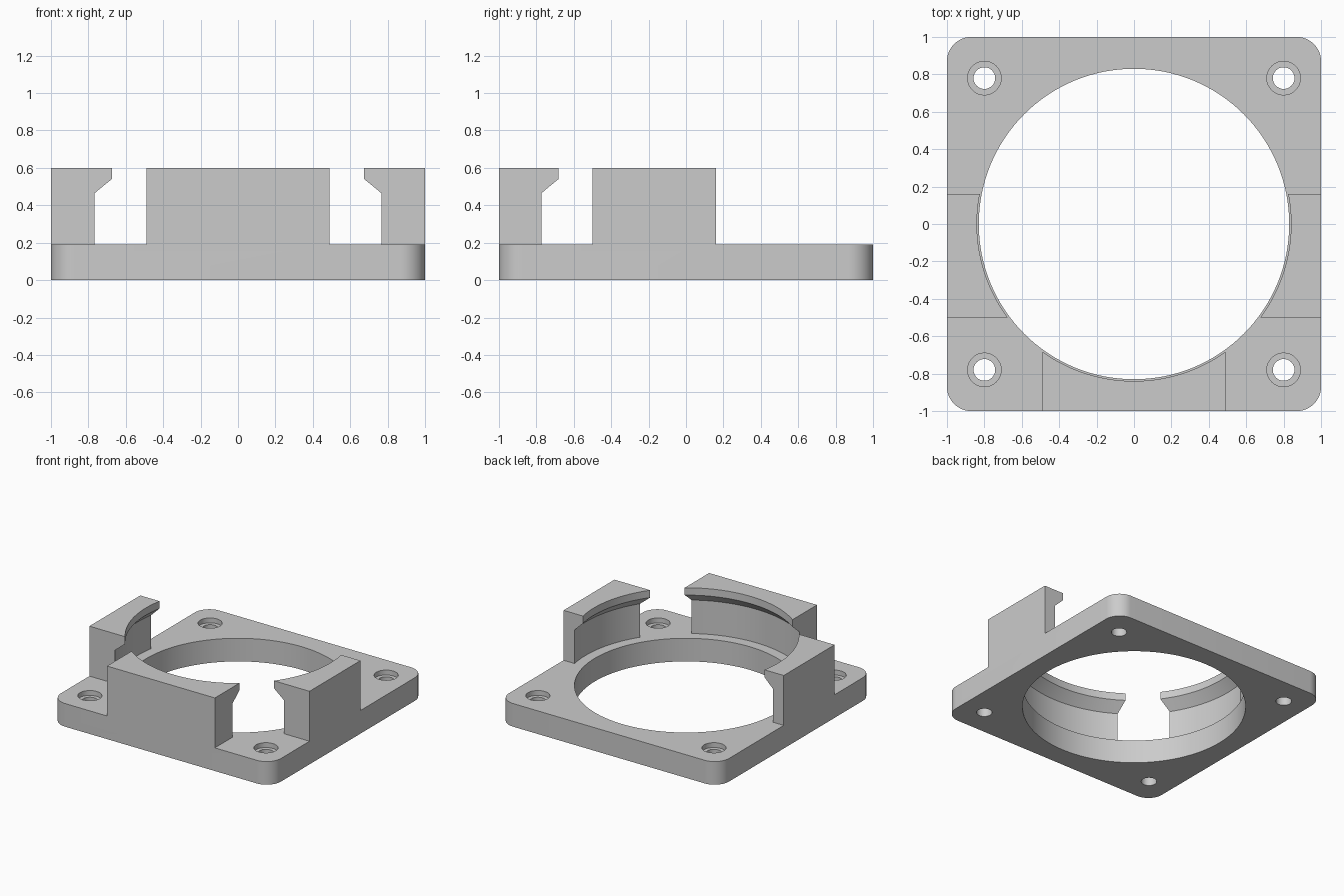
import bpy, bmesh, math

if "Cube" in bpy.data.objects:
    bpy.data.objects.remove(bpy.data.objects["Cube"], do_unlink=True)

PLATE, TOP = 0.19, 0.6                # plate thickness, clip height
BORE, LIP, POCKET = 0.83, 0.84, 0.915  # opening, clip lip and clip pocket radii

grey = bpy.data.materials.new("Plain grey")
grey.use_nodes = True
GREY = (0.6, 0.6, 0.6, 1)
grey.diffuse_color = GREY
grey.node_tree.nodes["Principled BSDF"].inputs["Base Color"].default_value = GREY


def finish(name, bm):
    bmesh.ops.recalc_face_normals(bm, faces=bm.faces)
    mesh = bpy.data.meshes.new(name)
    bm.to_mesh(mesh)
    bm.free()
    mesh.materials.append(grey)
    ob = bpy.data.objects.new(name, mesh)
    bpy.context.collection.objects.link(ob)
    return ob


def box(name, x0, x1, y0, y1, z0, z1, corner=0):
    bm = bmesh.new()
    bmesh.ops.create_cube(bm, size=1)
    for v in bm.verts:
        v.co = (x1 if v.co.x > 0 else x0, y1 if v.co.y > 0 else y0, z1 if v.co.z > 0 else z0)
    if corner:
        upright = [e for e in bm.edges if abs(e.verts[0].co.z - e.verts[1].co.z) > 0.1]
        bmesh.ops.bevel(bm, geom=upright, offset=corner, segments=12, profile=0.5, affect='EDGES')
    return finish(name, bm)


def turned(name, profile, sides, cx=0, cy=0):
    """Solid of revolution from (radius, z) rings, bottom to top."""
    bm = bmesh.new()
    rings = []
    for r, z in profile:
        angles = [math.tau * i / sides for i in range(sides)]
        rings.append([bm.verts.new((cx + r * math.cos(a), cy + r * math.sin(a), z)) for a in angles])
    for low, high in zip(rings, rings[1:]):
        for i in range(sides):
            j = (i + 1) % sides
            bm.faces.new((low[i], low[j], high[j], high[i]))
    bm.faces.new(rings[0][::-1])
    bm.faces.new(rings[-1])
    return finish(name, bm)


def cut(body, cutter):
    mod = body.modifiers.new("Cut", 'BOOLEAN')
    mod.operation, mod.solver, mod.object = 'DIFFERENCE', 'EXACT', cutter
    bpy.context.view_layer.objects.active = body
    bpy.ops.object.modifier_apply(modifier=mod.name)
    bpy.data.objects.remove(cutter, do_unlink=True)


# Rounded square block holding both the plate and the three clips
body = box("clip_mount_plate", -1, 1, -1, 1, 0, TOP, corner=0.13)

# Clear the back and the two front corners down to the plate
cut(body, box("back_clearance", -1.2, 1.2, 0.16, 1.2, PLATE, 1))
for s in (-1, 1):
    x0, x1 = sorted((s * 0.49, s * 1.2))
    cut(body, box("corner_clearance", x0, x1, -1.2, -0.5, PLATE, 1))

# Central opening, clip pocket, sloped underside and lip
cut(body, turned("bore", [(BORE, -0.2), (BORE, PLATE), (POCKET, PLATE), (POCKET, 0.465),
                          (LIP, 0.54), (LIP, 0.8)], 128))

# Counterbored screw holes
for sx in (-1, 1):
    for sy in (-1, 1):
        cut(body, turned("screw_hole", [(0.058, -0.2), (0.058, PLATE - 0.04), (0.09, PLATE - 0.04),
                                        (0.09, 0.4)], 32, sx * 0.8, sy * 0.78))

bpy.ops.object.select_all(action='DESELECT')
body.select_set(True)
bpy.context.view_layer.objects.active = body
bpy.ops.object.shade_smooth_by_angle(angle=math.radians(30))
